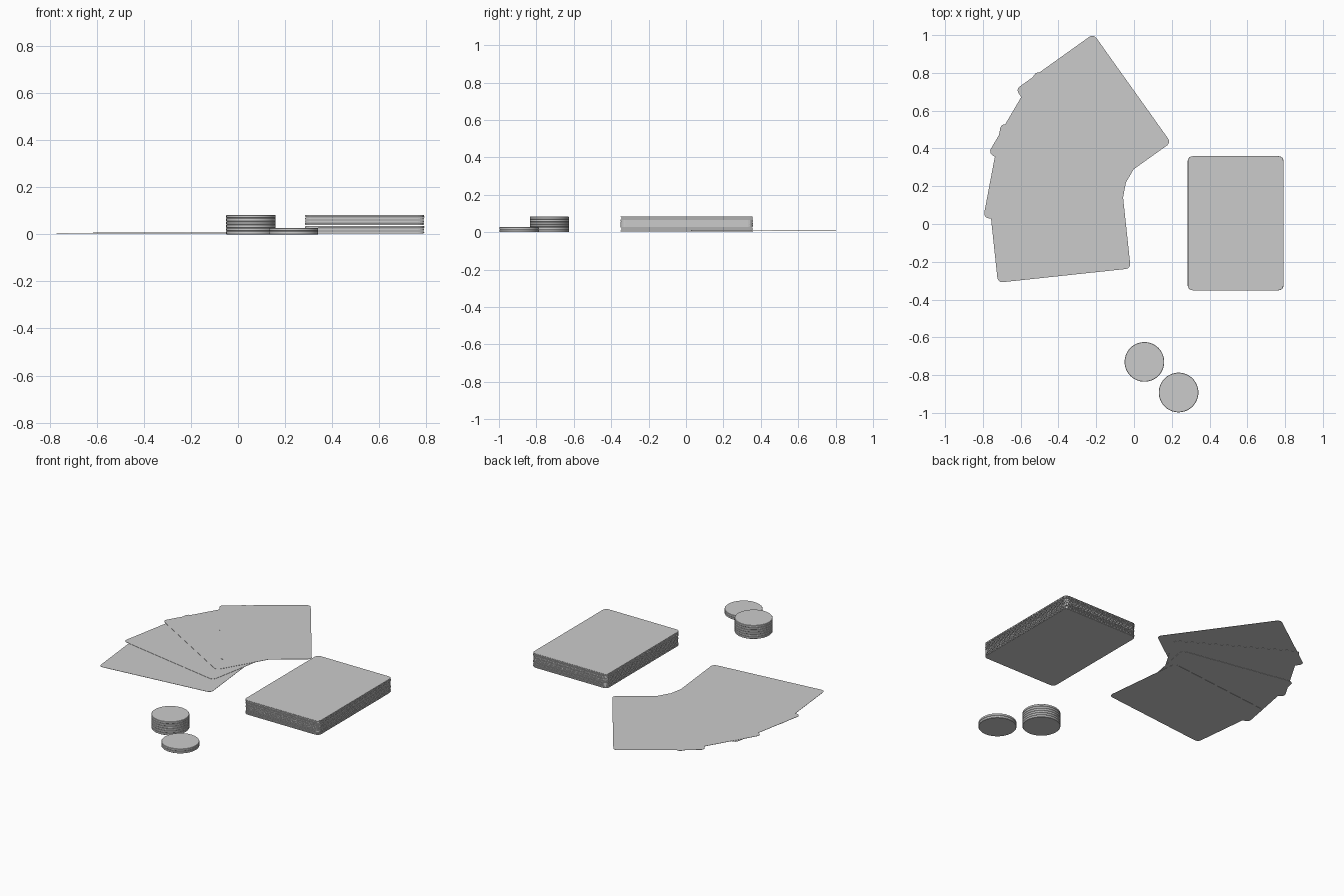
import bpy, bmesh, random
from math import sin, cos, pi, radians

if "Cube" in bpy.data.objects:
    bpy.data.objects.remove(bpy.data.objects["Cube"])

random.seed(4)
CARD_L, CARD_W, CARD_R, CARD_T = 0.707, 0.505, 0.025, 0.0013
PITCH = 0.0018


def prism(bm, points, z0, z1):
    low = [bm.verts.new((x, y, z0)) for x, y in points]
    top = [bm.verts.new((x, y, z1)) for x, y in points]
    bm.faces.new(low[::-1])
    bm.faces.new(top)
    n = len(points)
    for i in range(n):
        j = (i + 1) % n
        bm.faces.new((low[i], low[j], top[j], top[i]))


def card_outline(cx, cy, angle):
    """Rounded rectangle, long side along the given angle."""
    a = radians(angle)
    pts = []
    for k, (sx, sy) in enumerate(((1, 1), (-1, 1), (-1, -1), (1, -1))):
        for s in range(5):
            t = k * pi / 2 + s * pi / 8
            x = sx * (CARD_L / 2 - CARD_R) + CARD_R * cos(t)
            y = sy * (CARD_W / 2 - CARD_R) + CARD_R * sin(t)
            pts.append((cx + x * cos(a) - y * sin(a), cy + x * sin(a) + y * cos(a)))
    return pts


def finish(bm, name):
    mesh = bpy.data.meshes.new(name)
    bm.to_mesh(mesh)
    bm.free()
    obj = bpy.data.objects.new(name, mesh)
    bpy.context.collection.objects.link(obj)
    return obj


# Deck: a squared pile of thin cards
bm = bmesh.new()
for i in range(48):
    dx, dy = random.uniform(-0.0015, 0.0015), random.uniform(-0.0015, 0.0015)
    z = 0.001 + i * PITCH
    prism(bm, card_outline(0.538 + dx, 0.004 + dy, 90), z, z + CARD_T)
finish(bm, "card_deck")

# Four cards fanned out on the table
fan = [(-0.396, -0.022, 6.1), (-0.403, 0.218, -10.7),
       (-0.338, 0.415, -30.4), (-0.215, 0.572, -54.5)]
for i, (x, y, angle) in enumerate(fan):
    bm = bmesh.new()
    z = 0.0035 + i * PITCH
    prism(bm, card_outline(x, y, angle), z, z + CARD_T)
    finish(bm, f"fanned_card_{i + 1}")


# Chips: discs with softened rims, piled in two stacks
def chip_stack(name, cx, cy, count, r=0.105, h=0.0138, b=0.002):
    n = 64
    bm = bmesh.new()
    for c in range(count):
        z = c * h
        rings = []
        for rad, zz in ((r - b, z), (r, z + b), (r, z + h - b), (r - b, z + h)):
            rings.append([bm.verts.new((cx + rad * cos(2 * pi * i / n),
                                        cy + rad * sin(2 * pi * i / n), zz))
                          for i in range(n)])
        bm.faces.new(rings[0][::-1])
        bm.faces.new(rings[-1])
        for lo, hi in zip(rings, rings[1:]):
            for i in range(n):
                j = (i + 1) % n
                bm.faces.new((lo[i], lo[j], hi[j], hi[i]))
    obj = finish(bm, name)
    bpy.ops.object.select_all(action='DESELECT')
    obj.select_set(True)
    bpy.context.view_layer.objects.active = obj
    bpy.ops.object.shade_smooth_by_angle(angle=radians(30))


chip_stack("tall_chip_stack", 0.055, -0.73, 6)
chip_stack("short_chip_stack", 0.236, -0.892, 2)
